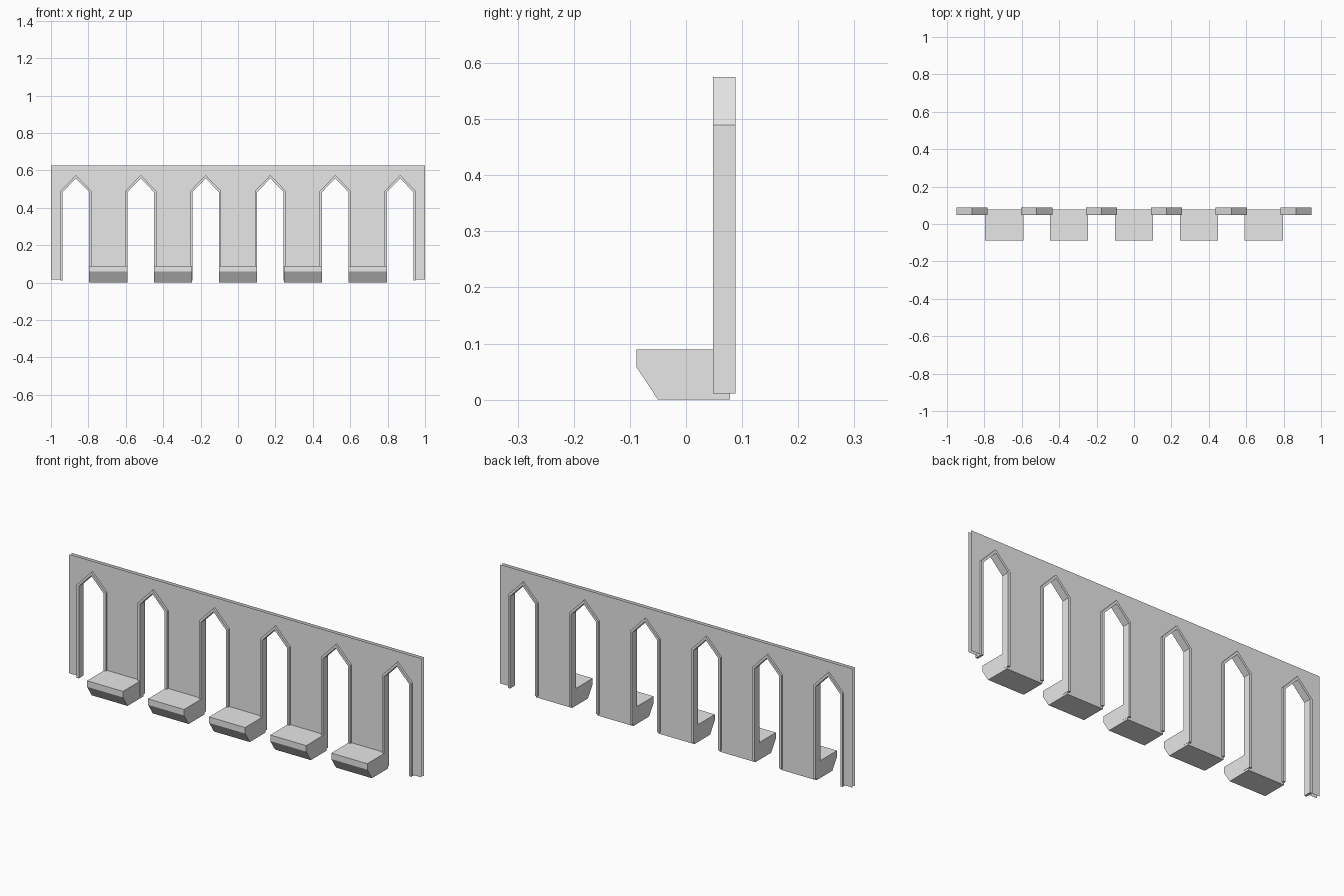
import bpy
import bmesh

if "Cube" in bpy.data.objects:
    bpy.data.objects.remove(bpy.data.objects["Cube"], do_unlink=True)

PITCH = 0.3467                # spacing of arches and seats
OUTER, INNER = 0.083, 0.0705  # half widths of the arch frame
WALL_FRONT, WALL_BACK = 0.059, 0.078
FRAME_FRONT, FRAME_BACK = 0.048, 0.088
FOOT, SHOULDER, APEX, TOP = 0.011, 0.489, 0.575, 0.627
END_FOOT, SEAT_TOP, SEAT_HALF = 0.017, 0.089, 0.102

stone = bpy.data.materials.new("pale_grey_stone")
stone.use_nodes = True
grey = (0.8, 0.8, 0.8, 1)
stone.diffuse_color = grey
stone.node_tree.nodes["Principled BSDF"].inputs["Base Color"].default_value = grey

arch_centres = [PITCH * (i - 2.5) for i in range(6)]
seat_centres = [PITCH * (i - 2) for i in range(5)]


def finish(name, bm):
    mesh = bpy.data.meshes.new(name)
    bm.to_mesh(mesh)
    bm.free()
    mesh.materials.append(stone)
    obj = bpy.data.objects.new(name, mesh)
    bpy.context.collection.objects.link(obj)


def prism(name, outline, offset):
    """Sweep a closed outline along an offset into a solid."""
    bm = bmesh.new()
    face = bm.faces.new([bm.verts.new(p) for p in outline])
    swept = bmesh.ops.extrude_face_region(bm, geom=[face], use_keep_orig=True)
    moved = [v for v in swept["geom"] if isinstance(v, bmesh.types.BMVert)]
    bmesh.ops.translate(bm, verts=moved, vec=offset)
    bmesh.ops.recalc_face_normals(bm, faces=bm.faces)
    finish(name, bm)


def wall_sheet(name, y, faces_back):
    """Open sheet made of posts and of the sloped pieces above each arch."""
    bm = bmesh.new()

    def panel(*points):
        face = bm.faces.new([bm.verts.new((x, y, z)) for x, z in points])
        if faces_back:
            face.normal_flip()

    # Posts between the openings; the inner ones stand on the seats
    lefts = [-1] + [c + OUTER for c in arch_centres]
    rights = [c - OUTER for c in arch_centres] + [1]
    for i, (x0, x1) in enumerate(zip(lefts, rights)):
        foot = END_FOOT if i in (0, 6) else SEAT_TOP
        panel((x0, foot), (x1, foot), (x1, SHOULDER), (x0, SHOULDER))
        panel((x0, SHOULDER), (x1, SHOULDER), (x1, TOP), (x0, TOP))

    # Pieces above the two slopes of each opening
    for c in arch_centres:
        panel((c - OUTER, SHOULDER), (c, APEX), (c, TOP), (c - OUTER, TOP))
        panel((c, APEX), (c + OUTER, SHOULDER), (c + OUTER, TOP), (c, TOP))
    bmesh.ops.remove_doubles(bm, verts=bm.verts, dist=0.0001)
    finish(name, bm)


wall_sheet("wall_front", WALL_FRONT, False)
wall_sheet("wall_back", WALL_BACK, True)

# Pointed arch frames
inner_apex = APEX - 0.018
inner_shoulder = SHOULDER - 0.005
for i, c in enumerate(arch_centres):
    profile = [(-OUTER, FOOT), (-OUTER, SHOULDER), (0, APEX), (OUTER, SHOULDER),
               (OUTER, FOOT), (INNER, FOOT), (INNER, inner_shoulder),
               (0, inner_apex), (-INNER, inner_shoulder), (-INNER, FOOT)]
    prism(f"arch_frame_{i + 1}", [(c + x, FRAME_FRONT, z) for x, z in profile],
          (0, FRAME_BACK - FRAME_FRONT, 0))

# Seats with a chamfered lower front edge
seat_profile = [(-0.088, SEAT_TOP), (-0.088, 0.058), (-0.05, 0),
                (WALL_BACK, 0), (WALL_BACK, SEAT_TOP)]
for i, c in enumerate(seat_centres):
    prism(f"seat_{i + 1}", [(c - SEAT_HALF, y, z) for y, z in seat_profile],
          (2 * SEAT_HALF, 0, 0))
